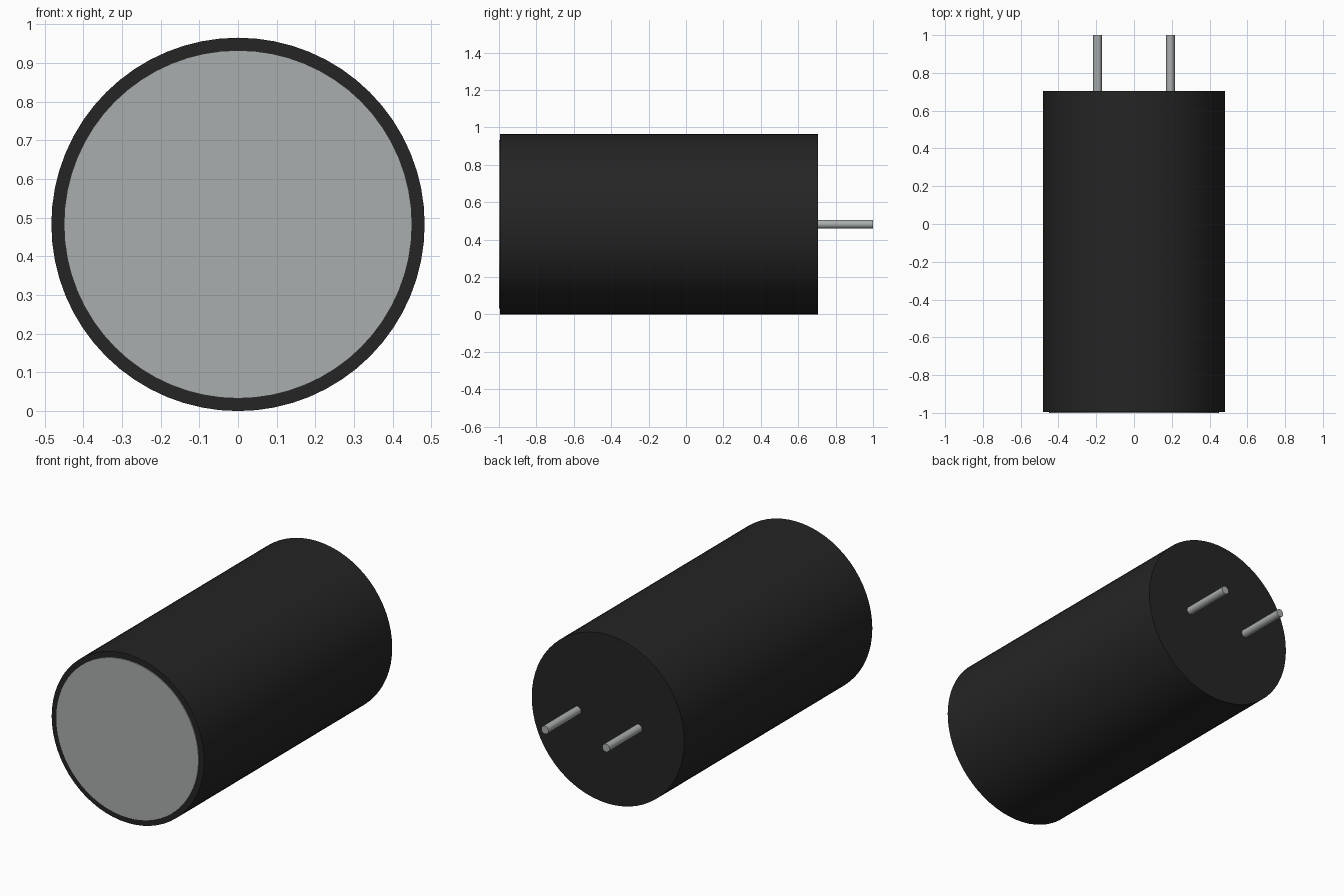
import bpy
import math

cube = bpy.data.objects.get("Cube")
if cube:
    bpy.data.objects.remove(cube, do_unlink=True)

RADIUS = 0.4825      # sleeve radius, also the height of the axis
BACK = 0.705         # rear end of the sleeve


def material(name, colour):
    mat = bpy.data.materials.new(name)
    mat.use_nodes = True
    mat.diffuse_color = colour
    mat.node_tree.nodes["Principled BSDF"].inputs["Base Color"].default_value = colour
    return mat


def rod(name, radius, y0, y1, x, sides, mat):
    """Closed cylinder lying along y, on the axis height."""
    bpy.ops.mesh.primitive_cylinder_add(
        vertices=sides, radius=radius, depth=y1 - y0,
        location=(x, (y0 + y1) / 2, RADIUS), rotation=(math.pi / 2, 0, 0))
    obj = bpy.context.object
    obj.name = name
    obj.data.materials.append(mat)
    bpy.ops.object.shade_smooth_by_angle(angle=math.radians(30))
    return obj


black = material("black sleeve", (0.018, 0.018, 0.018, 1))
grey = material("metal grey", (0.40, 0.42, 0.42, 1))

# Sleeve and the slightly raised end cap
rod("sleeve", RADIUS, -0.995, BACK, 0, 64, black)
rod("end_cap", 0.45, -1.0, -0.97, 0, 64, grey)

# Pair of wire leads at the back
for side, x in (("left", 0.193), ("right", -0.193)):
    rod(side + "_lead", 0.023, BACK - 0.02, 1.0, x, 16, grey)
